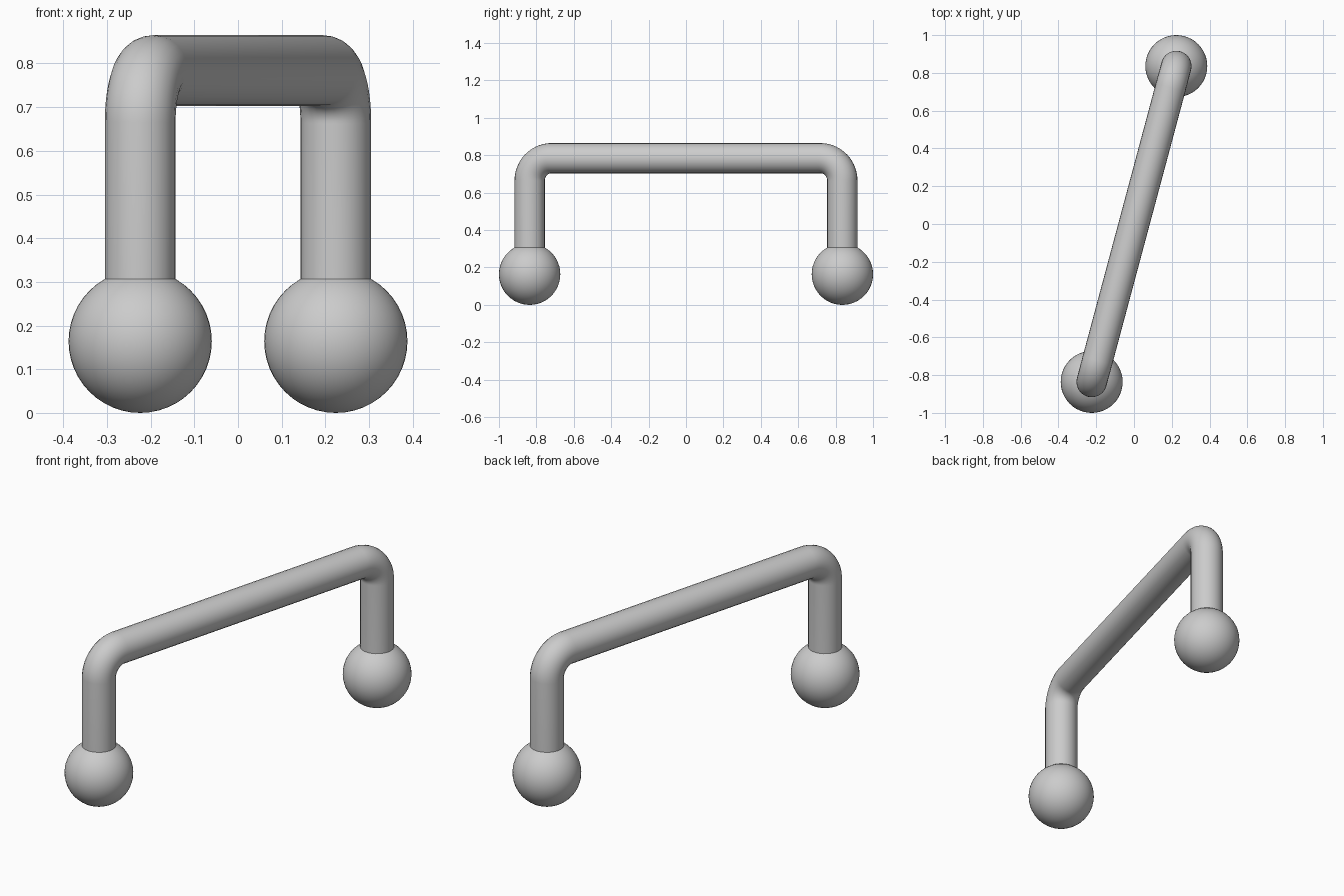
import bpy
from math import sin, cos, pi, hypot
from mathutils import Vector

if "Cube" in bpy.data.objects:
    bpy.data.objects.remove(bpy.data.objects["Cube"])

X, Y = 0.224, 0.836          # post position
BALL_R, TUBE_R = 0.164, 0.081
TOP_Z, BEND_R = 0.784, 0.12
POST_BASE = 0.295            # just inside the ball

# Ball feet
for name, s in (("front_ball_foot", -1), ("back_ball_foot", 1)):
    bpy.ops.mesh.primitive_uv_sphere_add(segments=48, ring_count=24, radius=BALL_R,
                                         location=(s * X, s * Y, BALL_R))
    ball = bpy.context.object
    ball.name = name
    bpy.ops.object.shade_smooth()

# Handle path: post, rounded bend, diagonal bar, mirrored to the other end
half = hypot(X, Y)
along = Vector((X / half, Y / half, 0))
profile = [(half, POST_BASE)]
STEPS = 14
for i in range(STEPS + 1):
    a = pi / 2 * i / STEPS
    profile.append((half - BEND_R + BEND_R * cos(a), TOP_Z - BEND_R + BEND_R * sin(a)))
profile += [(-d, z) for d, z in reversed(profile)]

# Bent tube handle
curve = bpy.data.curves.new("tube_handle", 'CURVE')
curve.dimensions = '3D'
curve.bevel_depth = TUBE_R
curve.bevel_resolution = 10
curve.use_fill_caps = True
spline = curve.splines.new('POLY')
spline.points.add(len(profile) - 1)
for point, (d, z) in zip(spline.points, profile):
    p = along * d
    point.co = (p.x, p.y, z, 1)
handle = bpy.data.objects.new("tube_handle", curve)
bpy.context.collection.objects.link(handle)
bpy.ops.object.select_all(action='DESELECT')
handle.select_set(True)
bpy.context.view_layer.objects.active = handle
bpy.ops.object.convert(target='MESH')
bpy.ops.object.shade_smooth_by_angle()
